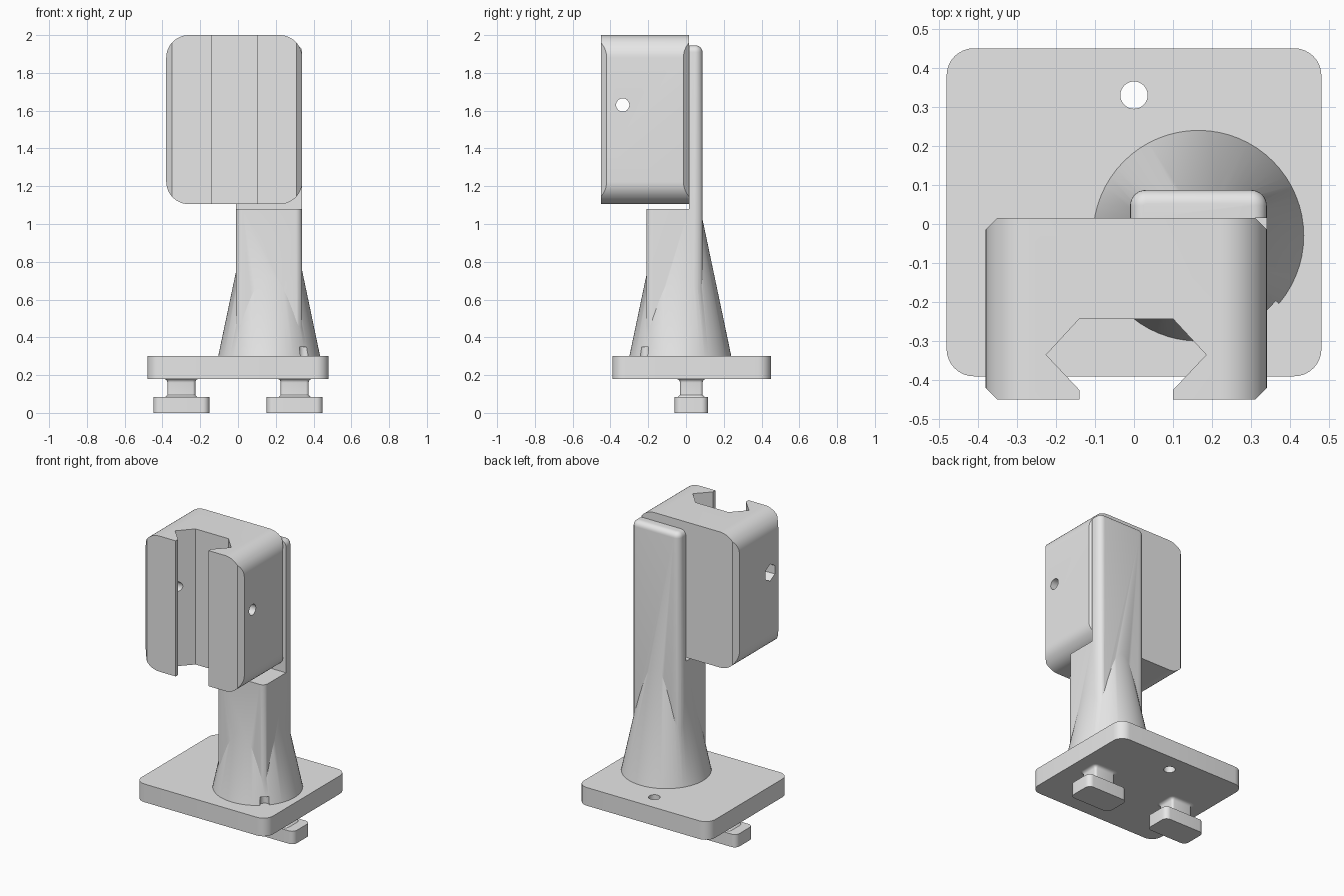
import bpy, bmesh
from math import sin, cos, pi

cube = bpy.data.objects.get("Cube")
if cube:
    bpy.data.objects.remove(cube, do_unlink=True)

grey = bpy.data.materials.new("light grey plastic")
grey.use_nodes = True
COLOUR = (0.8, 0.8, 0.8, 1)
grey.diffuse_color = COLOUR
grey.node_tree.nodes["Principled BSDF"].inputs["Base Color"].default_value = COLOUR

# Maps from profile plane (u, v) and sweep distance w to space
AXES = {
    "z": lambda u, v, w: (u, v, w),
    "y": lambda u, v, w: (u, w, v),
    "x": lambda u, v, w: (w, u, v),
}


def loft(name, rings, axis="z"):
    """Solid through a list of (distance, profile) rings."""
    bm = bmesh.new()
    loops = [[bm.verts.new(AXES[axis](u, v, w)) for u, v in pts] for w, pts in rings]
    n = len(loops[0])
    for a, b in zip(loops, loops[1:]):
        for i in range(n):
            j = (i + 1) % n
            bm.faces.new((a[i], a[j], b[j], b[i]))
    bm.faces.new(loops[0])
    bm.faces.new(loops[-1])
    bmesh.ops.recalc_face_normals(bm, faces=bm.faces)
    mesh = bpy.data.meshes.new(name)
    bm.to_mesh(mesh)
    bm.free()
    mesh.materials.append(grey)
    ob = bpy.data.objects.new(name, mesh)
    bpy.context.collection.objects.link(ob)
    return ob


def prism(name, pts, lo, hi, axis="z"):
    return loft(name, [(lo, pts), (hi, pts)], axis)


def circle(u, v, r, n=64, turn=0.0):
    return [(u + r * cos(turn + 2 * pi * i / n), v + r * sin(turn + 2 * pi * i / n))
            for i in range(n)]


def rounded(u0, u1, v0, v1, r_low, r_high=None, steps=8):
    """Rounded rectangle with separate radii for the low-v and high-v corners."""
    r_high = r_low if r_high is None else r_high
    pts = []
    corners = [(u1, v1, -1, -1, r_high), (u0, v1, 1, -1, r_high),
               (u0, v0, 1, 1, r_low), (u1, v0, -1, 1, r_low)]
    for k, (u, v, su, sv, r) in enumerate(corners):
        for i in range(steps + 1):
            a = (k + i / steps) * pi / 2
            pts.append((u + su * r + r * cos(a), v + sv * r + r * sin(a)))
    return pts


def combine(ob, other, operation):
    mod = ob.modifiers.new(operation, "BOOLEAN")
    mod.operation = operation
    mod.solver = "EXACT"
    mod.object = other
    bpy.context.view_layer.objects.active = ob
    bpy.ops.object.modifier_apply(modifier=mod.name)
    bpy.data.objects.remove(other, do_unlink=True)


def smooth(ob):
    bpy.ops.object.select_all(action="DESELECT")
    ob.select_set(True)
    bpy.context.view_layer.objects.active = ob
    bpy.ops.object.shade_smooth_by_angle(angle=pi / 7)


# Base plate with its screw hole
plate = prism("base_plate", rounded(-0.48, 0.48, -0.39, 0.45, 0.07), 0.18, 0.30)
combine(plate, prism("hole", circle(0, 0.33, 0.035, 32), 0.1, 0.4), "DIFFERENCE")
smooth(plate)

# Two T-shaped feet, with necks flared at both ends
FOOT_Y = 0.028
for side, cx in (("right", -0.3), ("left", 0.3)):
    foot = prism(side + "_foot", rounded(cx - 0.148, cx + 0.148, FOOT_Y - 0.088,
                                         FOOT_Y + 0.088, 0.035), 0, 0.085)
    smooth(foot)
    rings = []
    fillet = 0.02
    arc = [i * pi / 10 for i in range(6)]
    flare = [(0.085 + 0.5 * fillet * sin(a), 0.5 * fillet * (1 - sin(a))) for a in arc]
    flare += [(0.18 - fillet * (1 - sin(a)), fillet * (1 - cos(a))) for a in arc]
    for z, grow in flare:
        hx, hy = 0.074 + grow, 0.06 + grow
        rings.append((z, rounded(cx - hx, cx + hx, FOOT_Y - hy, FOOT_Y + hy, 0.015 + grow, steps=4)))
    smooth(loft(side + "_foot_neck", rings))

# Post: tall rounded block with softened top, stepped down at the front
top_r = 0.035
rings = [(0.28, rounded(-0.01, 0.34, -0.21, 0.087, 0.03, 0.04))]
for i in range(7):
    a = i * pi / 12
    d = top_r * (1 - cos(a))
    rings.append((1.945 - top_r + top_r * sin(a),
                  rounded(-0.01 + d, 0.34 - d, -0.21 + d, 0.087 - d, 0.04 - d)))
post = loft("post", rings)
step = prism("step", rounded(-0.2, 0.6, -0.5, 0.015, 0.01), 1.08, 2.2)
combine(post, step, "DIFFERENCE")

# Conical root blending the post into the plate, with a small screw relief
cone = loft("cone", [(0.28, circle(0.165, -0.03, 0.274)), (1.06, circle(0.165, -0.03, 0.11))])
combine(post, cone, "UNION")
combine(post, prism("relief", circle(0.35, -0.222, 0.028, 24), 0.25, 0.35), "DIFFERENCE")
smooth(post)

# Clamp head: chamfered outline with a dovetail slot, rounded from the front
L, R, F, B, C = -0.38, 0.34, -0.45, 0.016, 0.03
mid = (L + R) / 2
outline = [(R, F + C), (R, B - C), (R - C, B), (L + C, B), (L, B - C), (L, F + C), (L + C, F)]
slot = [(0.12, F), (0.12, -0.425), (0.205, -0.335), (0.12, -0.243)]
outline += [(mid - w, y) for w, y in slot]
outline += [(mid + w, y) for w, y in reversed(slot)]
outline.append((R - C, F))
head = prism("clamp_head", outline, 1.0, 2.1)
combine(head, prism("trim", rounded(L, R, 1.105, 2.0, 0.12, steps=12), -0.6, 0.2, "y"), "INTERSECT")

# Cross bolt hole and hexagonal nut pocket
combine(head, prism("bolt", circle(-0.335, 1.63, 0.035, 32), -0.6, 0.6, "x"), "DIFFERENCE")
combine(head, prism("nut", circle(-0.335, 1.63, 0.056, 6, pi / 2), -0.6, -0.31, "x"), "DIFFERENCE")
smooth(head)
